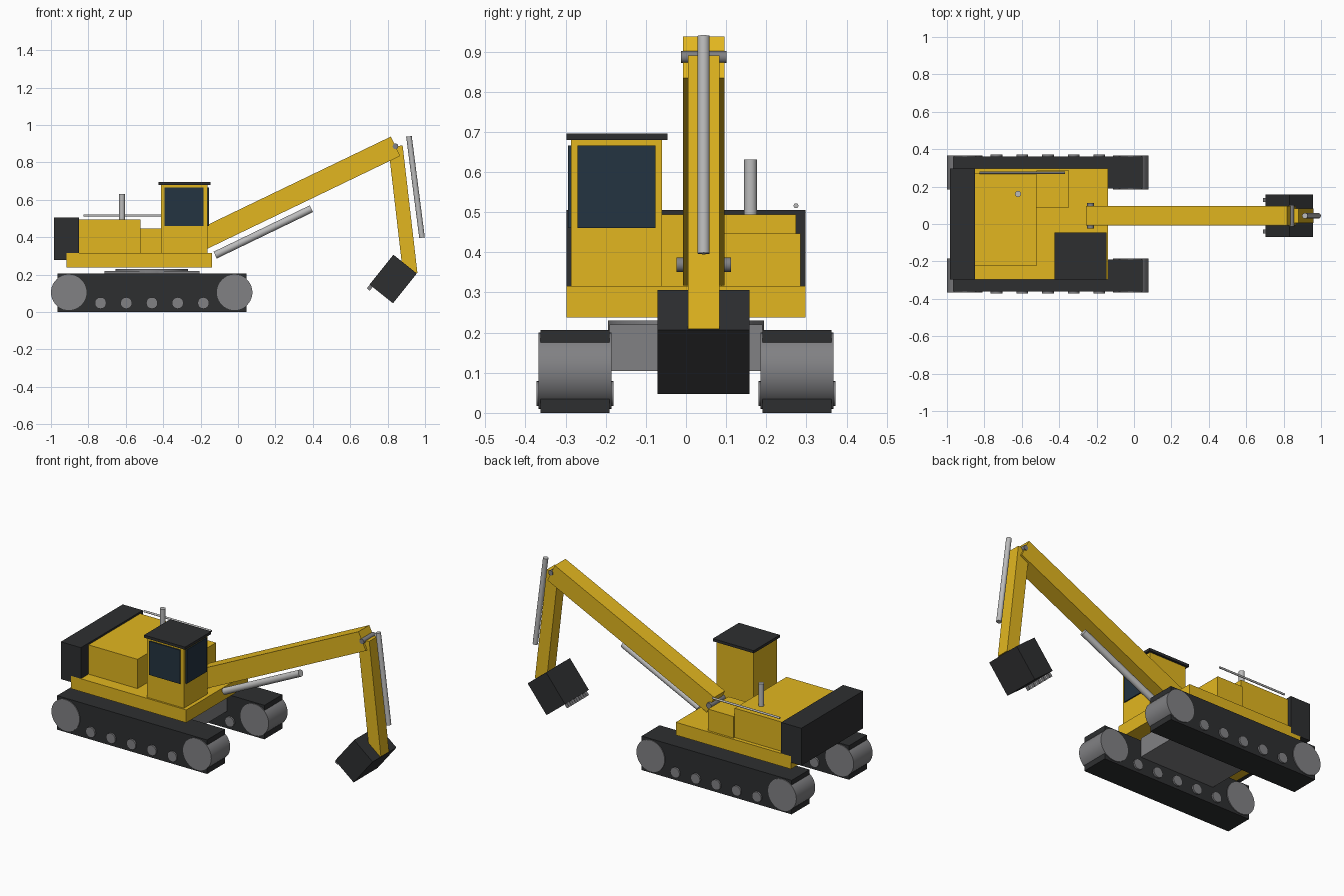
import bpy
from math import atan2, pi
from mathutils import Vector

if "Cube" in bpy.data.objects:
    bpy.data.objects.remove(bpy.data.objects["Cube"])


def material(name, r, g, b):
    m = bpy.data.materials.new(name)
    m.diffuse_color = (r, g, b, 1)
    m.use_nodes = True
    m.node_tree.nodes["Principled BSDF"].inputs["Base Color"].default_value = m.diffuse_color
    return m


YELLOW = material("yellow_paint", 0.76, 0.47, 0.014)
DARK = material("dark_rubber", 0.027, 0.028, 0.03)
GLASS = material("tinted_glass", 0.017, 0.033, 0.052)
GREY = material("grey_steel", 0.22, 0.22, 0.23)
CHROME = material("bright_steel", 0.5, 0.5, 0.5)


def finish(name, mat):
    ob = bpy.context.object
    ob.name = name
    ob.data.materials.append(mat)
    return ob


def box(name, x, y, z, mat):
    """Box from (min, max) ranges."""
    bpy.ops.mesh.primitive_cube_add(size=1, location=[(a + b) / 2 for a, b in (x, y, z)])
    ob = finish(name, mat)
    ob.scale = [b - a for a, b in (x, y, z)]
    return ob


def beam(name, p, q, y, width, height, mat):
    """Box running from (x, z) point p to q in the plane at y."""
    dx, dz = q[0] - p[0], q[1] - p[1]
    bpy.ops.mesh.primitive_cube_add(
        size=1, location=((p[0] + q[0]) / 2, y, (p[1] + q[1]) / 2),
        rotation=(0, -atan2(dz, dx), 0))
    ob = finish(name, mat)
    ob.scale = ((dx * dx + dz * dz) ** 0.5, width, height)
    return ob


def rod(name, p, q, r, mat, sides=24):
    """Cylinder between two points."""
    p, q = Vector(p), Vector(q)
    d = q - p
    bpy.ops.mesh.primitive_cylinder_add(
        vertices=sides, radius=r, depth=d.length, location=(p + q) / 2,
        rotation=d.to_track_quat('Z', 'Y').to_euler())
    ob = finish(name, mat)
    bpy.ops.object.shade_smooth_by_angle(angle=pi / 6)
    return ob


# Undercarriage: tracks, end wheels and rollers on both sides
for side, s in (("right", -1), ("left", 1)):
    c = s * 0.276
    box(f"{side}_track", (-0.965, 0.045), (c - 0.086, c + 0.086), (0, 0.207), DARK)
    for end, x in (("rear", -0.905), ("front", -0.018)):
        rod(f"{side}_{end}_wheel", (x, c - 0.091, 0.105), (x, c + 0.091, 0.105), 0.095, GREY, 40)
    for i in range(5):
        x = -0.735 + i * 0.1375
        rod(f"{side}_roller_{i + 1}", (x, c - 0.096, 0.048), (x, c + 0.096, 0.048), 0.031, GREY)
box("centre_frame", (-0.713, -0.207), (-0.19, 0.19), (0.104, 0.22), GREY)
rod("slew_ring", (-0.461, 0, 0.205), (-0.461, 0, 0.23), 0.194, GREY, 48)

# Upper body
box("deck", (-0.916, -0.14), (-0.298, 0.298), (0.238, 0.316), YELLOW)
box("counterweight", (-0.985, -0.85), (-0.298, 0.298), (0.278, 0.505), DARK)
box("engine_housing", (-0.85, -0.52), (-0.224, 0.274), (0.316, 0.494), YELLOW)
box("tool_box", (-0.52, -0.348), (0.087, 0.285), (0.316, 0.447), YELLOW)
rod("exhaust_pipe", (-0.62, 0.161, 0.48), (-0.62, 0.161, 0.631), 0.016, CHROME)
rod("handrail", (-0.825, 0.274, 0.516), (-0.37, 0.274, 0.516), 0.006, CHROME, 12)

# Cab
box("cab", (-0.412, -0.163), (-0.287, -0.06), (0.316, 0.68), YELLOW)
box("cab_roof", (-0.424, -0.148), (-0.298, -0.046), (0.68, 0.696), DARK)
box("front_window", (-0.166, -0.156), (-0.27, -0.076), (0.46, 0.666), GLASS)
box("side_window", (-0.392, -0.185), (-0.294, -0.284), (0.46, 0.666), GLASS)

# Digging arm
Y = 0.044
FOOT, ELBOW, WRIST = (-0.232, 0.369), (0.842, 0.886), (0.921, 0.205)
beam("boom", FOOT, ELBOW, Y, 0.104, 0.115, YELLOW)
beam("stick", ELBOW, WRIST, Y, 0.078, 0.077, YELLOW)
for name, (x, z), half, r in (("boom_foot_pin", FOOT, 0.068, 0.018), ("elbow_pin", ELBOW, 0.057, 0.015)):
    rod(name, (x, Y - half, z), (x, Y + half, z), r, GREY)
rod("boom_cylinder", (-0.122, Y, 0.304), (0.392, Y, 0.552), 0.02, CHROME)
rod("stick_cylinder", (0.914, Y, 0.939), (0.984, Y, 0.397), 0.015, CHROME)

# Bucket with teeth along its lower rear edge
u, v = Vector((0.781, -0.625)), Vector((-0.625, -0.781))
top = Vector((0.831, 0.306))
mid = top + u * 0.08
beam("bucket", mid, mid + v * 0.204, Y, 0.229, 0.16, DARK)
lip = top + v * 0.204 + u * 0.011
for i in range(5):
    beam(f"bucket_tooth_{i + 1}", lip - v * 0.02, lip + v * 0.025,
         Y + (i - 2) * 0.042, 0.022, 0.02, GREY)
